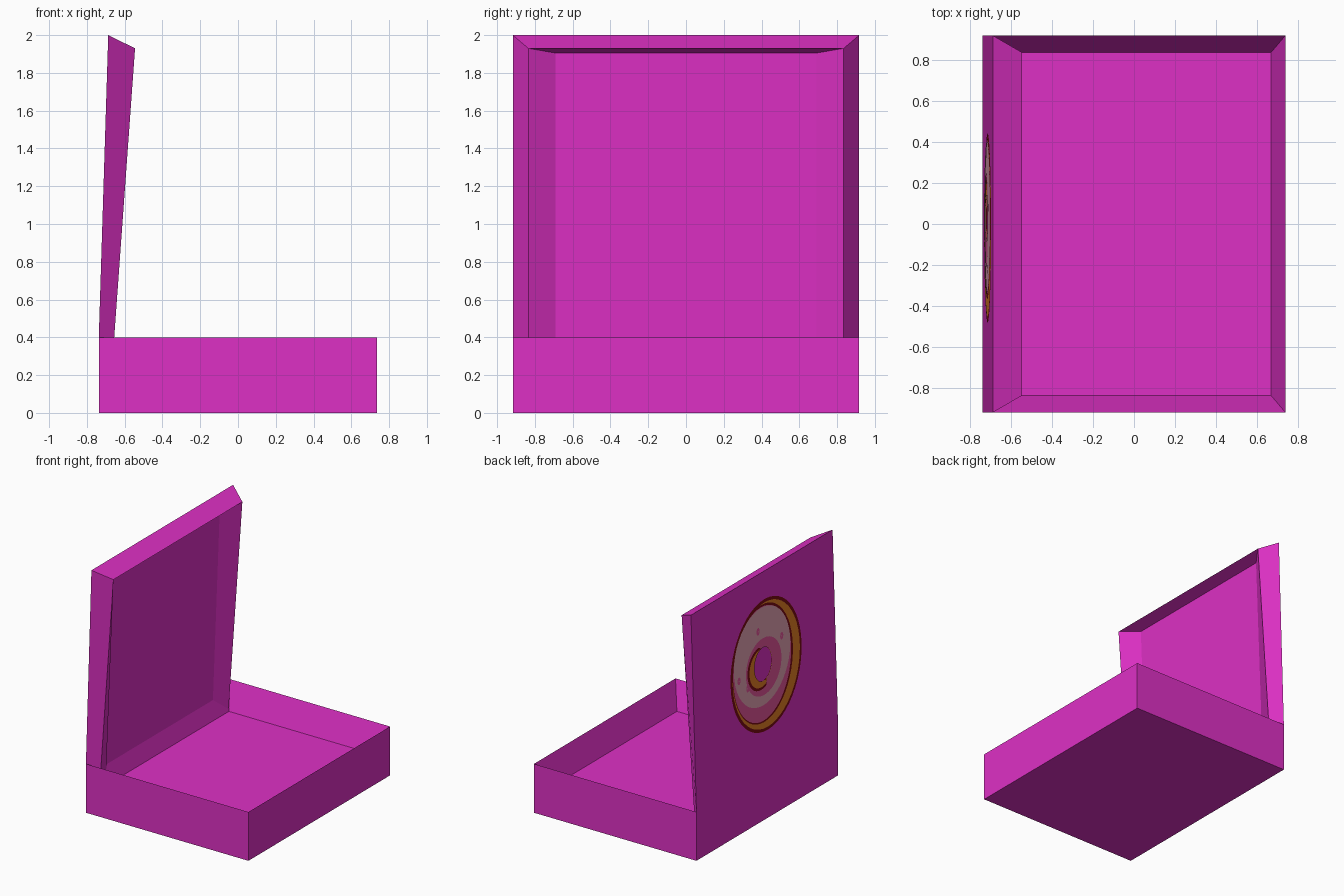
import bpy, bmesh, math

if "Cube" in bpy.data.objects:
    bpy.data.objects.remove(bpy.data.objects["Cube"])


def srgb(r, g, b):
    return tuple((c / 255 / 12.92) if c < 10 else ((c / 255 + 0.055) / 1.055) ** 2.4 for c in (r, g, b)) + (1,)


def material(name, *rgb):
    m = bpy.data.materials.new(name)
    m.diffuse_color = srgb(*rgb)
    m.use_nodes = True
    m.node_tree.nodes["Principled BSDF"].inputs["Base Color"].default_value = m.diffuse_color
    return m


MAGENTA = material("magenta_card", 222, 48, 197)
OUTLINE = material("dark_maroon", 125, 12, 20)
DOUGH = material("golden_dough", 240, 135, 40)
PINK = material("deep_pink_icing", 235, 88, 160)
PALE = material("pale_pink_icing", 240, 172, 190)


def stacked_loops(name, loops, mat, cap=True):
    """Skin a series of equal-length closed loops, optionally capping both ends."""
    bm = bmesh.new()
    rings = [[bm.verts.new(p) for p in loop] for loop in loops]
    n = len(rings[0])
    for a, b in zip(rings, rings[1:]):
        for i in range(n):
            j = (i + 1) % n
            bm.faces.new((a[i], a[j], b[j], b[i]))
    if cap:
        bm.faces.new(rings[0][::-1])
        bm.faces.new(rings[-1])
        bmesh.ops.recalc_face_normals(bm, faces=bm.faces)
    me = bpy.data.meshes.new(name)
    bm.to_mesh(me)
    bm.free()
    me.materials.append(mat)
    ob = bpy.data.objects.new(name, me)
    bpy.context.collection.objects.link(ob)
    return ob


# Open tray: straight outside, inside walls sloping down to a raised floor
def rect(hx, hy, z):
    return [(-hx, -hy, z), (hx, -hy, z), (hx, hy, z), (-hx, hy, z)]


stacked_loops("tray", [rect(0.737, 0.917, 0), rect(0.737, 0.917, 0.4), rect(0.667, 0.835, 0.18)], MAGENTA)


# Raised lid: back panel, tapering to the rim, then into the recessed inner panel
def upright(x_low, z_low, x_top, z_top, hy):
    return [(x_low, -hy, z_low), (x_low, hy, z_low), (x_top, hy, z_top), (x_top, -hy, z_top)]


stacked_loops("lid", [
    upright(-0.737, 0.4, -0.687, 2.0, 0.917),
    upright(-0.677, 0.1, -0.545, 1.93, 0.835),
    upright(-0.719, 0.1, -0.648, 1.905, 0.69),
], MAGENTA)

# Painted ring cake on the back of the lid, as thin stacked plates
CENTRE_Y, CENTRE_Z, STEPS = -0.02, 1.245, 48
HOLE = (-0.045, 0.02, 0.115, 0.135)


def ellipse(cu, cv, ru, rv, layer):
    pts = []
    for i in range(STEPS):
        t = 2 * math.pi * i / STEPS
        z = CENTRE_Z + cv + rv * math.sin(t)
        x = -0.737 + 0.05 * (z - 0.4) / 1.6 - 0.0013 * layer
        pts.append((x, CENTRE_Y - cu - ru * math.cos(t), z))
    return pts


plates = [
    ("cake_outline", OUTLINE, (0, 0, 0.46, 0.53)),
    ("cake_dough", DOUGH, (0, 0, 0.435, 0.505)),
    ("icing_outline", OUTLINE, (-0.045, 0.025, 0.39, 0.475)),
    ("icing_shade", PINK, (-0.055, 0.025, 0.375, 0.46)),
    ("icing_top", PALE, (-0.055, 0.085, 0.365, 0.395)),
    ("icing_inner_shade", PINK, (-0.04, 0.0, 0.23, 0.23)),
]
for k, (name, mat, shape) in enumerate(plates, 1):
    stacked_loops(name, [ellipse(*HOLE, k), ellipse(*shape, k)], mat, cap=False)

# Crescent of dough seen inside the hole, and a few dark flecks
TOP = len(plates) + 0.5


def crescent(name, mat, shape, layer):
    hole = ellipse(*HOLE, layer)
    outer = ellipse(*shape, layer)
    pick = range(STEPS // 4 + 1, 3 * STEPS // 4 + 4)
    loop = [outer[i] for i in pick] + [hole[i] for i in reversed(pick)]
    n = len(pick)
    bm = bmesh.new()
    vs = [bm.verts.new(p) for p in loop]
    for i in range(n - 1):
        bm.faces.new((vs[i], vs[i + 1], vs[2 * n - 2 - i], vs[2 * n - 1 - i]))
    me = bpy.data.meshes.new(name)
    bm.to_mesh(me)
    bm.free()
    me.materials.append(mat)
    bpy.context.collection.objects.link(bpy.data.objects.new(name, me))


crescent("hole_outline", OUTLINE, (-0.08, 0.0, 0.17, 0.175), TOP - 0.2)
crescent("hole_dough", DOUGH, (-0.075, 0.0, 0.15, 0.155), TOP + 0.4)
for u, v in ((-0.1, 0.305), (0.2, 0.16), (-0.36, 0.0), (-0.25, -0.1)):
    bits = ellipse(u, v, 0.02, 0.03, TOP)
    stacked_loops("icing_fleck", [ellipse(u, v, 0.004, 0.006, TOP), bits], PINK, cap=False)
